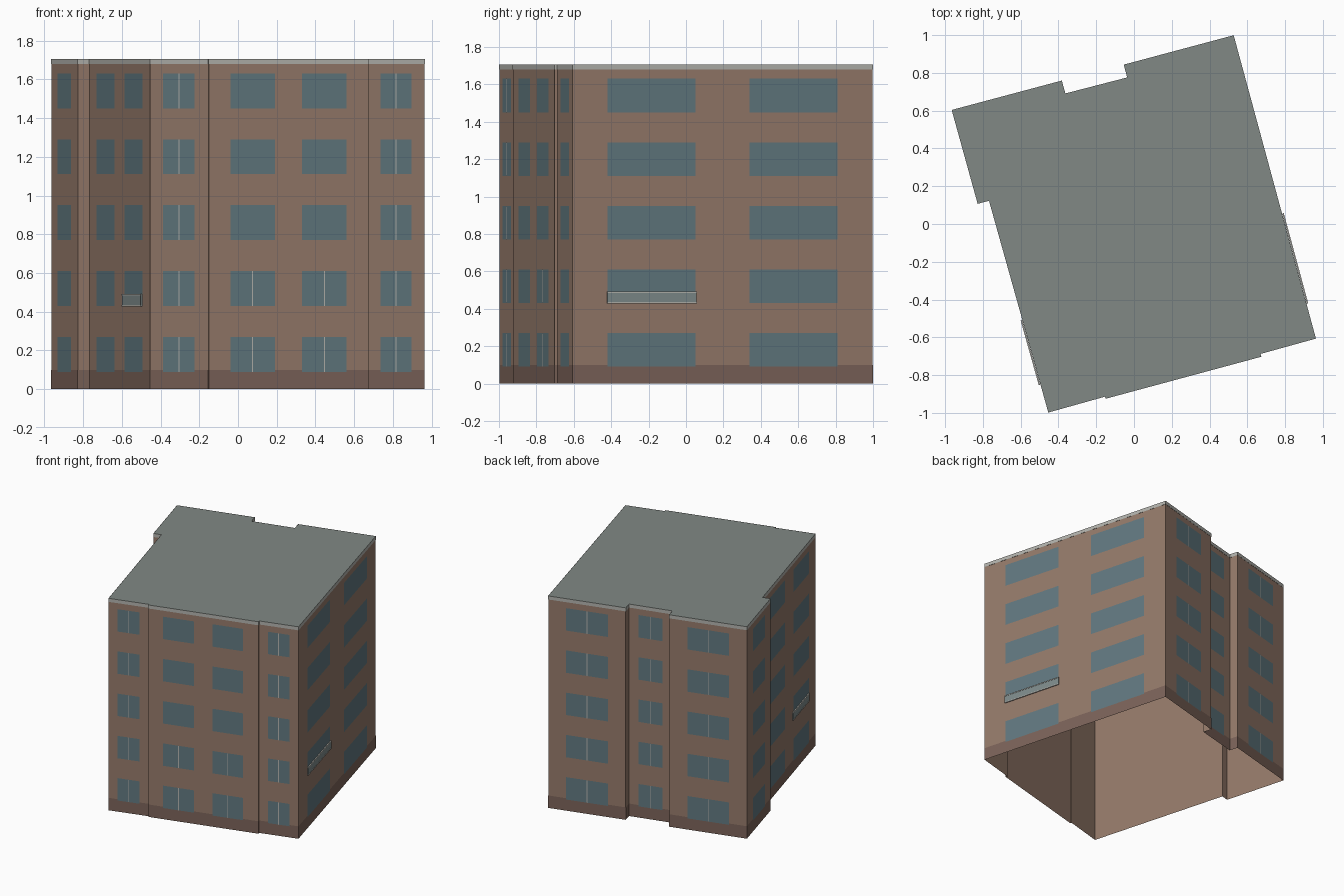
import bpy, bmesh
from mathutils import Vector

if "Cube" in bpy.data.objects:
    bpy.data.objects.remove(bpy.data.objects["Cube"])


def material(name, rgb):
    m = bpy.data.materials.new(name)
    m.diffuse_color = (*rgb, 1)
    m.use_nodes = True
    m.node_tree.nodes["Principled BSDF"].inputs["Base Color"].default_value = m.diffuse_color
    return m


BRICK = material("brick", (0.30, 0.195, 0.145))
BASE = material("base_brick", (0.20, 0.125, 0.10))
GLASS = material("glass", (0.12, 0.19, 0.215))
TRIM = material("pale_trim", (0.45, 0.45, 0.42))
ROOF = material("roof_grey", (0.22, 0.25, 0.235))
RAIL = material("railing", (0.21, 0.26, 0.26))

# Footprint, counter-clockwise from the front left corner
PLAN = [Vector(p) for p in [
    (-0.453, -0.997), (-0.153, -0.913), (-0.150, -0.924), (0.673, -0.702), (0.669, -0.687),
    (0.962, -0.606), (0.527, 0.998), (-0.053, 0.843), (-0.035, 0.775), (-0.364, 0.690),
    (-0.383, 0.758), (-0.964, 0.603), (-0.827, 0.108), (-0.767, 0.124)]]
TOP, EAVE = 1.706, 1.678
ROWS = [0.09 + 0.34 * i for i in range(5)]
WIN_H = 0.18


def make(name, bm, mat):
    me = bpy.data.meshes.new(name)
    bm.to_mesh(me)
    bm.free()
    me.materials.append(mat)
    ob = bpy.data.objects.new(name, me)
    bpy.context.collection.objects.link(ob)
    return ob


def offset_plan(d):
    """Footprint pushed outward by d."""
    out = []
    n = len(PLAN)
    for i, p in enumerate(PLAN):
        e1 = (p - PLAN[i - 1]).normalized()
        e2 = (PLAN[(i + 1) % n] - p).normalized()
        n1, n2 = Vector((e1.y, -e1.x)), Vector((e2.y, -e2.x))
        out.append(p + (n1 + n2) * d / (1 + n1.dot(n2)))
    return out


def ring(name, pts, z0, z1, mat, cap=False):
    """Open band of walls around the footprint, optionally with a flat lid."""
    bm = bmesh.new()
    lo = [bm.verts.new((*p, z0)) for p in pts]
    hi = [bm.verts.new((*p, z1)) for p in pts]
    n = len(pts)
    for i in range(n):
        j = (i + 1) % n
        bm.faces.new((lo[i], lo[j], hi[j], hi[i]))
    if cap:
        bm.faces.new(hi)
    return make(name, bm, mat)


def panel(bm, wall, s0, s1, z0, z1, d):
    """Rectangle on a wall between distances s0 and s1, pushed out by d."""
    a, b = PLAN[wall], PLAN[(wall + 1) % len(PLAN)]
    t = (b - a).normalized()
    nrm = Vector((t.y, -t.x)) * d
    p, q = a + t * s0 + nrm, a + t * s1 + nrm
    bm.faces.new([bm.verts.new(v) for v in
                  ((*p, z0), (*q, z0), (*q, z1), (*p, z1))])


def along(wall, axis, value):
    """Distance along a wall at a given world x (axis 0) or y (axis 1)."""
    a, b = PLAN[wall], PLAN[(wall + 1) % len(PLAN)]
    return (value - a[axis]) / (b[axis] - a[axis]) * (b - a).length


# Walls, plinth and flat roof
ring("walls", PLAN, 0, EAVE, BRICK)
ring("plinth", offset_plan(0.001), 0, 0.1, BASE)
ring("roof", offset_plan(0.001), EAVE, TOP, ROOF, cap=True)
ring("parapet_trim", offset_plan(0.002), EAVE, TOP, TRIM)

# Window columns: name, wall, axis, start, end, number of rows with a mullion
COLUMNS = [
    ("front_left", 0, 0, -0.387, -0.225, 5),
    ("front_mid_left", 2, 0, -0.04, 0.19, 2),
    ("front_mid_right", 2, 0, 0.33, 0.56, 2),
    ("front_right", 4, 0, 0.735, 0.895, 5),
    ("right_front", 5, 1, -0.42, 0.05, 0),
    ("right_back", 5, 1, 0.34, 0.81, 0),
    ("back_left", 6, 0, 0.393, 0.078, 5),
    ("back_middle", 8, 0, -0.109, -0.29, 5),
    ("back_right", 10, 0, -0.518, -0.832, 5),
    ("left_back", 11, 0, -0.93, -0.86, 5),
    ("left_mid", 13, 0, -0.728, -0.635, 0),
    ("left_front", 13, 0, -0.585, -0.492, 0),
]
for name, wall, axis, v0, v1, mullions in COLUMNS:
    s0, s1 = along(wall, axis, v0), along(wall, axis, v1)
    glass, bars = bmesh.new(), bmesh.new()
    mid = (s0 + s1) / 2
    for i, z in enumerate(ROWS):
        panel(glass, wall, s0, s1, z, z + WIN_H, 0.002)
        if i < mullions:
            panel(bars, wall, mid - 0.003, mid + 0.003, z, z + WIN_H, 0.003)
    make(name + "_windows", glass, GLASS)
    if mullions:
        make(name + "_mullions", bars, TRIM)
    else:
        bars.free()


def wall_box(name, wall, s0, s1, z0, z1, depth, mat):
    """Shallow box fixed to a wall."""
    bm = bmesh.new()
    panel(bm, wall, s0, s1, z0, z1, 0.0025)
    ext = bmesh.ops.extrude_face_region(bm, geom=bm.faces[:])
    t = (PLAN[(wall + 1) % len(PLAN)] - PLAN[wall]).normalized()
    verts = [g for g in ext["geom"] if isinstance(g, bmesh.types.BMVert)]
    bmesh.ops.translate(bm, vec=(t.y * depth, -t.x * depth, 0), verts=verts)
    bmesh.ops.recalc_face_normals(bm, faces=bm.faces[:])
    make(name, bm, mat)


# Shallow balcony railings on the second floor
for side, wall, axis, v0, v1 in (("right", 5, 1, -0.423, 0.055),
                                 ("left", 13, 0, -0.59, -0.494)):
    s0, s1 = along(wall, axis, v0), along(wall, axis, v1)
    wall_box(side + "_balcony_panel", wall, s0, s1, 0.432, 0.488, 0.006, RAIL)
    wall_box(side + "_balcony_top_rail", wall, s0, s1, 0.484, 0.492, 0.008, TRIM)
    wall_box(side + "_balcony_bottom_rail", wall, s0, s1, 0.428, 0.435, 0.008, TRIM)
